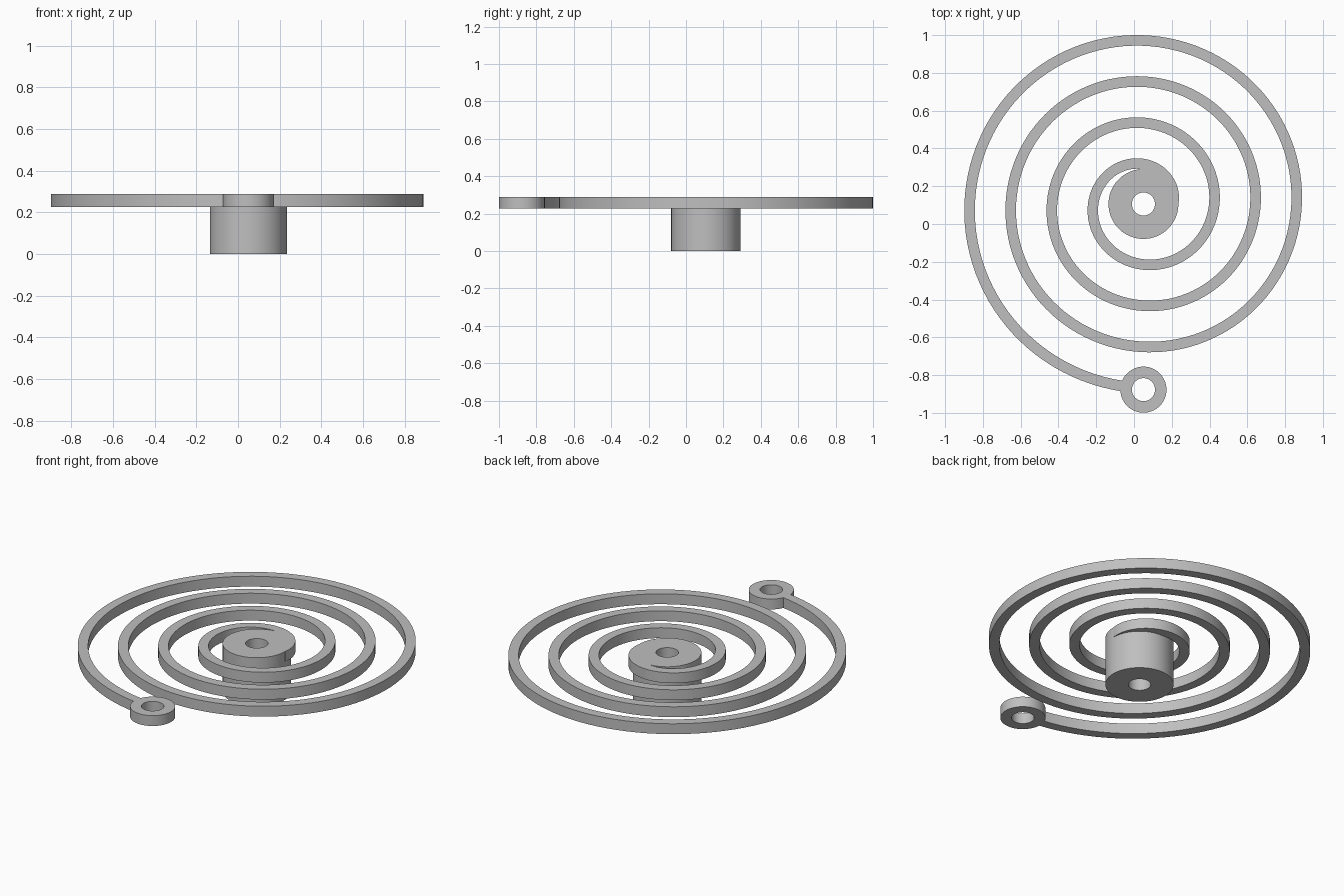
import bpy, bmesh
from math import sin, cos, pi, radians

cube = bpy.data.objects.get("Cube")
if cube:
    bpy.data.objects.remove(cube, do_unlink=True)

GREY = (0.52, 0.52, 0.52, 1)
metal = bpy.data.materials.new("plain grey")
metal.use_nodes = True
metal.diffuse_color = GREY
metal.node_tree.nodes["Principled BSDF"].inputs["Base Color"].default_value = GREY

HUB = (0.05, 0.106)
HUB_R, HOLE_R = 0.185, 0.061
STRIP_W, PITCH = 0.056, 0.218
STRIP_Z, TOP_Z = 0.227, 0.289
EYE_Y, EYE_R = -0.877, 0.122


def band(name, centre, angles, inner, outer, z0, z1, closed):
    """Sweep a rectangular section around a centre; radii are functions of angle."""
    bm = bmesh.new()
    sections = []
    for a in angles:
        corners = ((inner(a), z0), (outer(a), z0), (outer(a), z1), (inner(a), z1))
        sections.append([bm.verts.new((centre[0] + r * cos(a), centre[1] + r * sin(a), z))
                         for r, z in corners])
    pairs = list(zip(sections, sections[1:]))
    if closed:
        pairs.append((sections[-1], sections[0]))
    else:
        bm.faces.new(sections[0])
        bm.faces.new(sections[-1])
    for s, t in pairs:
        for i in range(4):
            j = (i + 1) % 4
            bm.faces.new((s[i], s[j], t[j], t[i]))
    bmesh.ops.recalc_face_normals(bm, faces=bm.faces)
    mesh = bpy.data.meshes.new(name)
    bm.to_mesh(mesh)
    bm.free()
    mesh.materials.append(metal)
    obj = bpy.data.objects.new(name, mesh)
    bpy.context.collection.objects.link(obj)
    bpy.ops.object.select_all(action="DESELECT")
    obj.select_set(True)
    bpy.context.view_layer.objects.active = obj
    bpy.ops.object.shade_smooth_by_angle(angle=radians(30))
    return obj


def ring(name, centre, r_in, r_out, z0, z1, steps=96):
    angles = [2 * pi * i / steps for i in range(steps)]
    return band(name, centre, angles, lambda a: r_in, lambda a: r_out, z0, z1, True)


# Central hub and the eyelet at the free end
ring("hub", HUB, HOLE_R, HUB_R, 0, TOP_Z)
ring("end_eyelet", (HUB[0], EYE_Y), HOLE_R, EYE_R, STRIP_Z, TOP_Z)


# Flat spiral strip growing out of the hub and stopping inside the eyelet wall
def spiral_outer(a):
    return HUB_R + PITCH * a / (2 * pi)


def spiral_inner(a):
    return max(spiral_outer(a) - STRIP_W, HUB_R - 0.001)


start = 0.02
end = 7.5 * pi - (EYE_R - 0.007) / (HUB[1] - EYE_Y)
STEPS = 420
band("spiral_strip", HUB, [start + (end - start) * i / STEPS for i in range(STEPS + 1)],
     spiral_inner, spiral_outer, STRIP_Z, TOP_Z, False)
